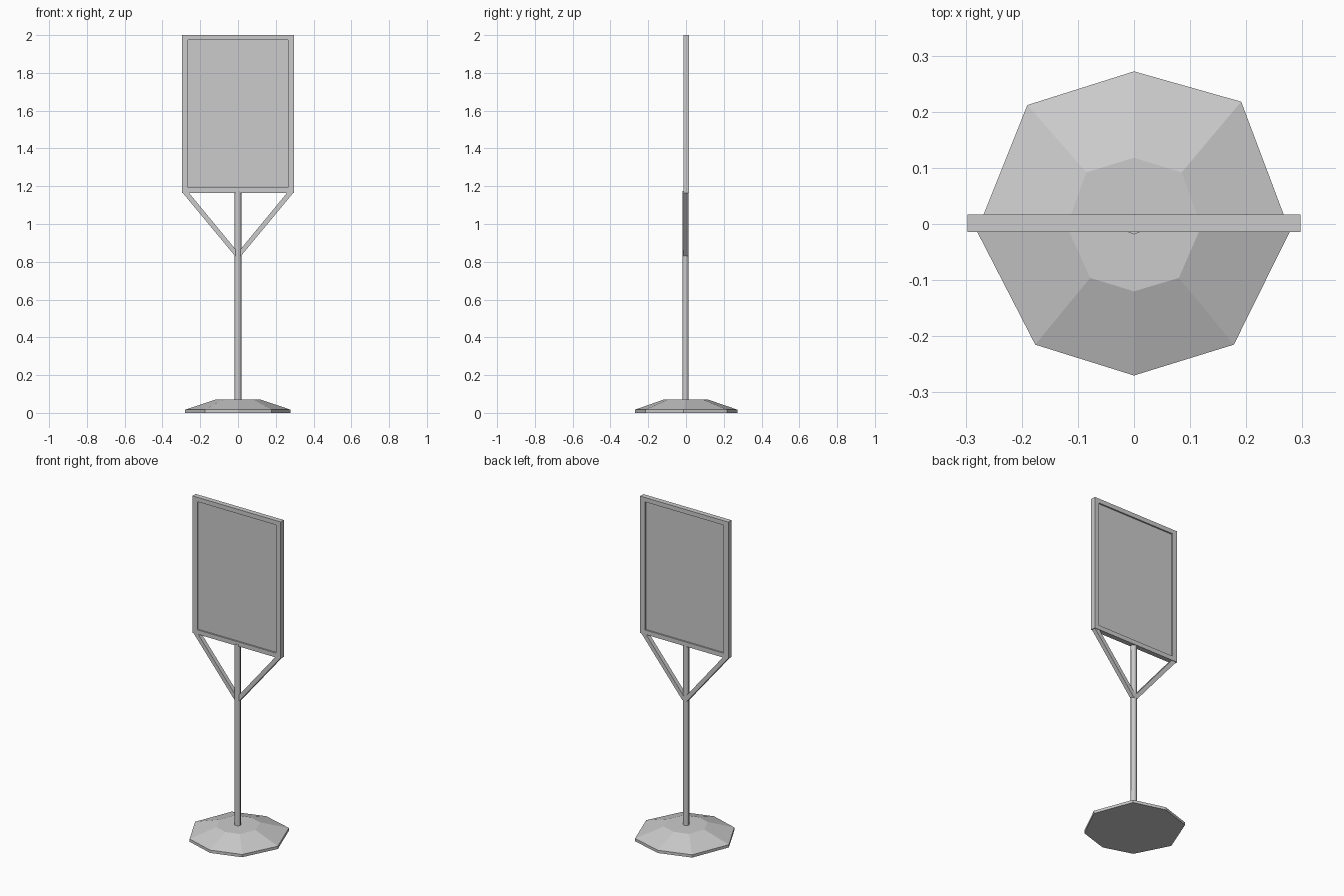
import bpy, bmesh
from math import sin, cos, pi

if "Cube" in bpy.data.objects:
    bpy.data.objects.remove(bpy.data.objects["Cube"])


def new_object(name, bm):
    bmesh.ops.recalc_face_normals(bm, faces=bm.faces)
    mesh = bpy.data.meshes.new(name)
    bm.to_mesh(mesh)
    bm.free()
    obj = bpy.data.objects.new(name, mesh)
    bpy.context.collection.objects.link(obj)
    return obj


def loft(name, rings):
    """Join rings of equal point count and cap both ends."""
    bm = bmesh.new()
    loops = [[bm.verts.new(p) for p in ring] for ring in rings]
    n = len(loops[0])
    for a, b in zip(loops, loops[1:]):
        for i in range(n):
            j = (i + 1) % n
            bm.faces.new((a[i], a[j], b[j], b[i]))
    bm.faces.new(loops[0])
    bm.faces.new(loops[-1])
    return new_object(name, bm)


def extrude_xz(name, profile, y0, y1):
    return loft(name, [[(x, y, z) for x, z in profile] for y in (y0, y1)])


# Weighted foot: slightly uneven octagon with a low rim, sloped top and flat centre
outline = [(0, .272), (.191, .218), (.278, -.013), (.178, -.215),
           (0, -.27), (-.176, -.215), (-.28, -.013), (-.19, .212)]
foot_top = [(0, .118), (.085, .092), (.12, -.004), (.08, -.096),
            (0, -.12), (-.078, -.096), (-.12, -.004), (-.085, .092)]
loft("base", [[(x, y, 0) for x, y in outline],
              [(x, y, .017) for x, y in outline],
              [(x, y, .07) for x, y in foot_top]])

# Octagonal pole
circle = [(.018 * cos(i * pi / 4), .0165 * sin(i * pi / 4) - .002) for i in range(8)]
pole = loft("pole", [[(x, y, z) for x, y in circle] for z in (.06, 1.175)])
for poly in pole.data.polygons:
    poly.use_smooth = len(poly.vertices) == 4

# Diagonal braces under the frame
strut = [(.297, 1.17), (.264, 1.17), (0, .85), (0, .83), (.015, .83)]
for side, label in ((1, "right"), (-1, "left")):
    extrude_xz("brace_" + label, [(side * x, z) for x, z in strut], -.012, .014)

# Picture frame: rectangular ring swept between front and back
def rect(w, z0, z1, y):
    return [(-w, y, z0), (w, y, z0), (w, y, z1), (-w, y, z1)]

bm = bmesh.new()
rings = [rect(.297, 1.165, 2, -.014), rect(.297, 1.165, 2, .017),
         rect(.265, 1.192, 1.973, .017), rect(.265, 1.192, 1.973, -.014)]
loops = [[bm.verts.new(p) for p in r] for r in rings]
for k in range(4):
    a, b = loops[k], loops[(k + 1) % 4]
    for i in range(4):
        j = (i + 1) % 4
        bm.faces.new((a[i], a[j], b[j], b[i]))
new_object("sign_frame", bm)

# Recessed sign panel
loft("sign_panel", [rect(.265, 1.192, 1.973, y) for y in (-.005, .008)])
